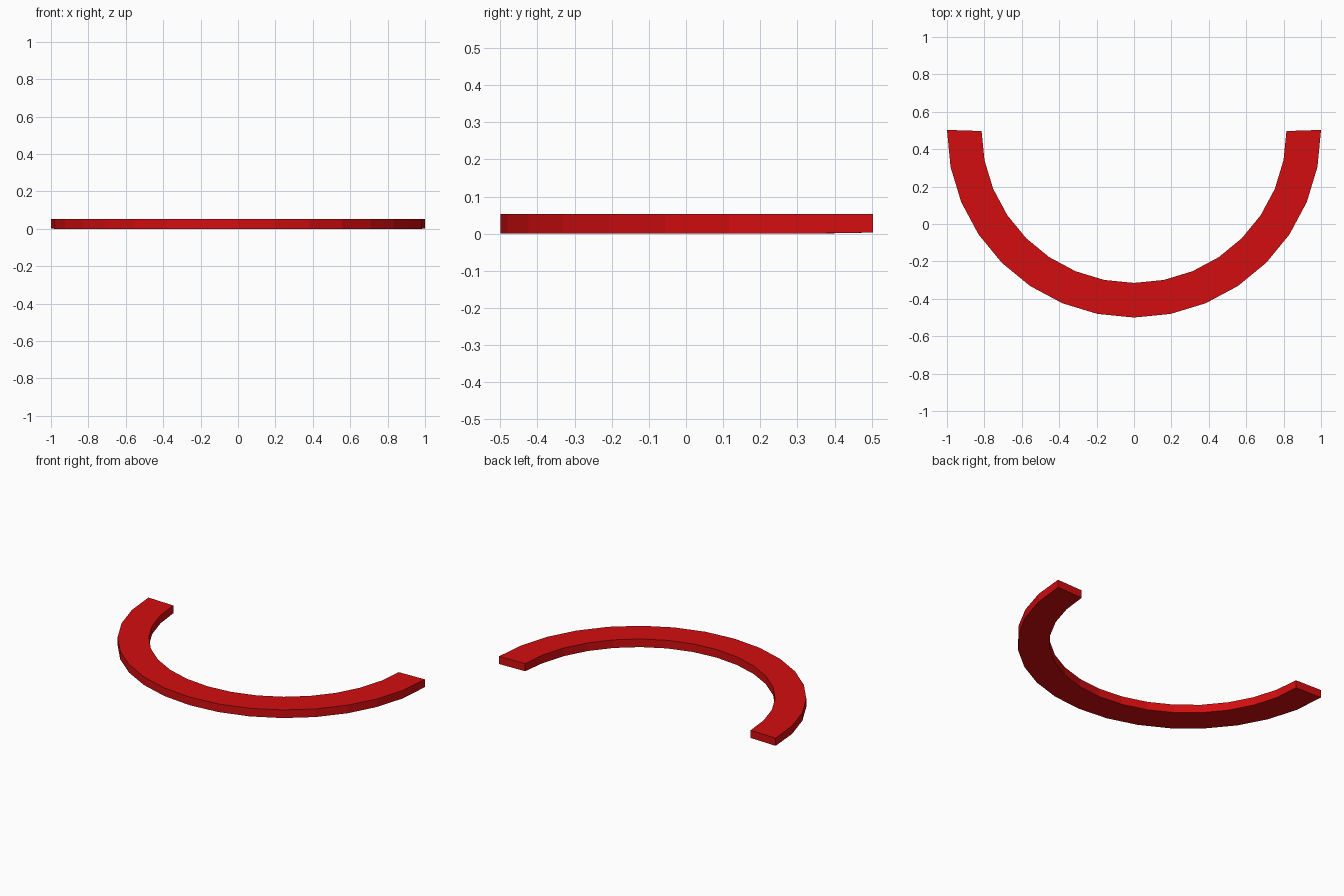
import bpy
import bmesh
from math import sin, cos, pi

cube = bpy.data.objects.get("Cube")
if cube:
    bpy.data.objects.remove(cube, do_unlink=True)

OUTER, INNER, HEIGHT, SEGMENTS = 1.0, 0.815, 0.053, 16
CENTRE_Y = 0.5

# Flat red colour
red = bpy.data.materials.new("red")
red.use_nodes = True
colour = (0.65, 0.004, 0.005, 1.0)
red.diffuse_color = colour
red.node_tree.nodes["Principled BSDF"].inputs["Base Color"].default_value = colour

# Rectangular section swept around a faceted half circle
bm = bmesh.new()
rings = []
for i in range(SEGMENTS + 1):
    angle = pi + pi * i / SEGMENTS
    tip = i in (0, SEGMENTS)
    bottom = 0.003 if tip else 0.0     # underside lifts slightly at the tips
    slant = 0.003 if tip else 0.0      # end cuts lean slightly
    section = ((OUTER, bottom, slant), (OUTER, HEIGHT, slant),
               (INNER, HEIGHT, -slant), (INNER, bottom, -slant))
    rings.append([bm.verts.new((r * cos(angle), CENTRE_Y + r * sin(angle) + dy, z))
                  for r, z, dy in section])

for a, b in zip(rings, rings[1:]):
    for k in range(4):
        n = (k + 1) % 4
        bm.faces.new((a[k], a[n], b[n], b[k]))

# End caps
bm.faces.new(rings[0])
bm.faces.new(rings[-1])
bmesh.ops.recalc_face_normals(bm, faces=bm.faces)

mesh = bpy.data.meshes.new("curved_band")
bm.to_mesh(mesh)
bm.free()
mesh.materials.append(red)
band = bpy.data.objects.new("curved_band", mesh)
bpy.context.collection.objects.link(band)
